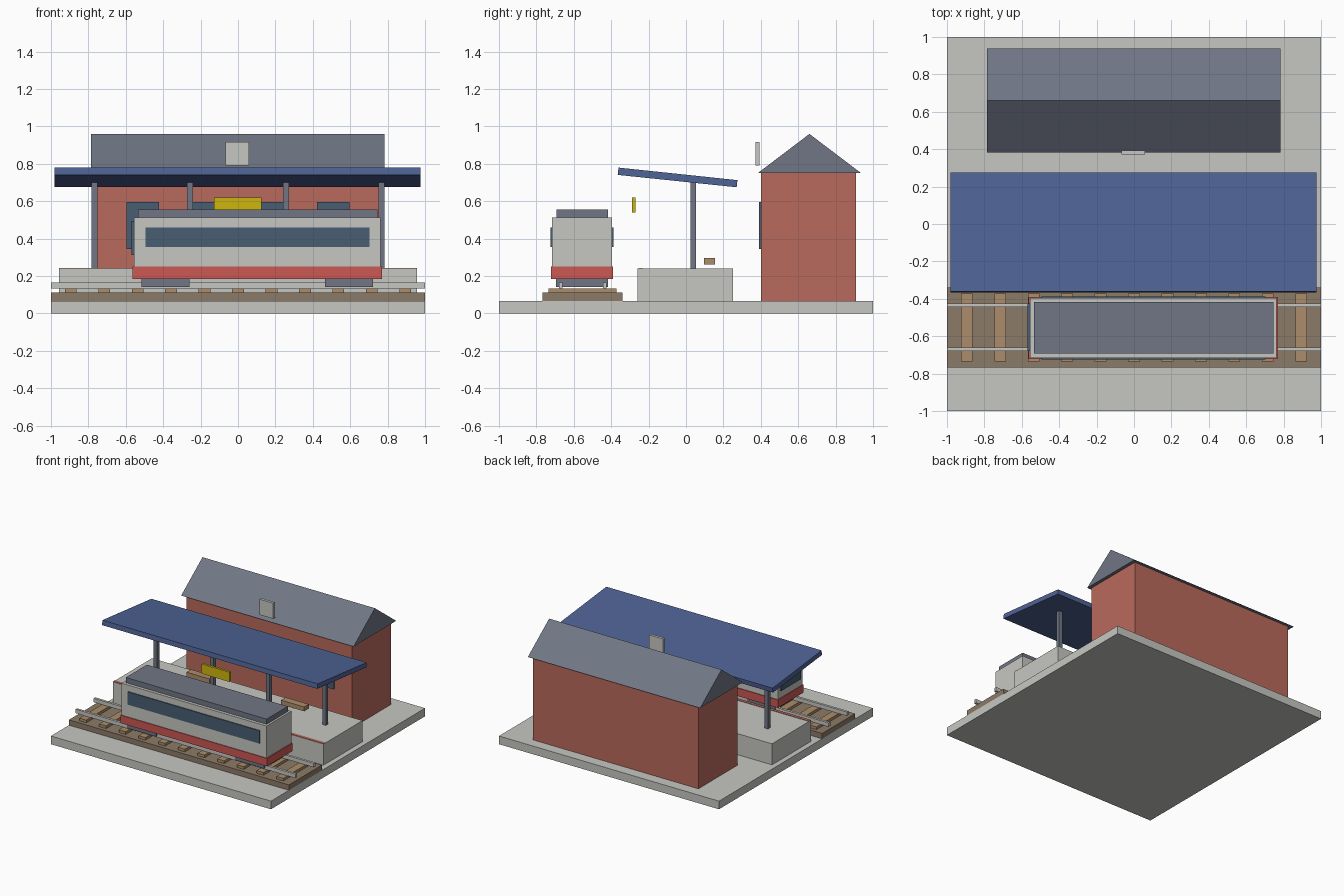
import bpy
import bmesh
from mathutils import Matrix, Vector

cube = bpy.data.objects.get("Cube")
if cube:
    bpy.data.objects.remove(cube, do_unlink=True)


def material(name, *rgb):
    """Flat material from 0-255 display values, converted to linear."""
    lin = [((c / 255 + 0.055) / 1.055) ** 2.4 for c in rgb] + [1]
    mat = bpy.data.materials.new(name)
    mat.use_nodes = True
    mat.diffuse_color = lin
    mat.node_tree.nodes["Principled BSDF"].inputs["Base Color"].default_value = lin
    return mat


LIGHT = material("light grey", 198, 198, 194)
BALLAST = material("ballast brown", 140, 123, 103)
WOOD = material("timber tan", 172, 141, 107)
SLATE = material("slate grey", 112, 118, 133)
BLUE = material("canopy blue", 79, 99, 150)
BRICK = material("brick red", 186, 106, 92)
RED = material("train red", 204, 88, 84)
GLASS = material("window glass", 72, 93, 114)
YELLOW = material("sign yellow", 206, 182, 14)


def finish(name, bm, mat):
    bmesh.ops.recalc_face_normals(bm, faces=bm.faces)
    mesh = bpy.data.meshes.new(name)
    bm.to_mesh(mesh)
    bm.free()
    mesh.materials.append(mat)
    obj = bpy.data.objects.new(name, mesh)
    bpy.context.scene.collection.objects.link(obj)
    return obj


def box(name, mat, x, y, z):
    """Box from its (low, high) extent on each axis."""
    bm = bmesh.new()
    size = [b - a for a, b in (x, y, z)]
    mid = Vector([(a + b) / 2 for a, b in (x, y, z)])
    bmesh.ops.create_cube(bm, size=1, matrix=Matrix.Translation(mid) @ Matrix.Diagonal((*size, 1)))
    return finish(name, bm, mat)


def extrude_x(name, mat, profile, x):
    """Solid from a (y, z) outline swept along x."""
    bm = bmesh.new()
    face = bm.faces.new([bm.verts.new((x[0], y, z)) for y, z in profile])
    swept = bmesh.ops.extrude_face_region(bm, geom=[face])["geom"]
    verts = [v for v in swept if isinstance(v, bmesh.types.BMVert)]
    bmesh.ops.translate(bm, verts=verts, vec=(x[1] - x[0], 0, 0))
    return finish(name, bm, mat)


# Ground and track
box("ground_slab", LIGHT, (-1, 1), (-1, 1), (0, 0.067))
box("ballast_bed", BALLAST, (-1, 1), (-0.767, -0.34), (0.067, 0.111))
for i in range(11):
    x = (i - 5) * 0.179
    box(f"sleeper_{i + 1}", WOOD, (x - 0.031, x + 0.031), (-0.735, -0.372), (0.111, 0.133))
for name, y in (("front_rail", -0.67), ("back_rail", -0.435)):
    box(name, LIGHT, (-1, 1), (y - 0.01, y + 0.01), (0.133, 0.165))

# Platform with edge stripe and benches
box("platform", LIGHT, (-0.957, 0.957), (-0.258, 0.25), (0.067, 0.24))
box("platform_edge_stripe", BRICK, (-0.957, 0.957), (-0.255, -0.23), (0.24, 0.243))
for name, x in (("right_bench", -0.43), ("left_bench", 0.43)):
    box(name, WOOD, (x - 0.105, x + 0.105), (0.095, 0.155), (0.262, 0.298))

# Canopy on four posts, with hanging sign
for i in range(4):
    x = (i - 1.5) * 0.511
    box(f"canopy_post_{i + 1}", SLATE, (x - 0.016, x + 0.016), (0.023, 0.054), (0.24, 0.705))
extrude_x("canopy", BLUE, [(-0.365, 0.741), (0.271, 0.675), (0.275, 0.713), (-0.361, 0.78)], (-0.98, 0.977))
box("platform_sign", YELLOW, (-0.128, 0.126), (-0.288, -0.269), (0.54, 0.62))

# Station building
box("station_walls", BRICK, (-0.75, 0.755), (0.40, 0.91), (0.067, 0.752))
extrude_x("station_roof", SLATE, [(0.383, 0.75), (0.937, 0.75), (0.66, 0.96)], (-0.785, 0.782))
box("clock_panel", LIGHT, (-0.066, 0.06), (0.371, 0.393), (0.79, 0.918))
for i in range(4):
    x = (i - 1.5) * 0.34
    box(f"station_window_{i + 1}", GLASS, (x - 0.087, x + 0.087), (0.391, 0.401), (0.345, 0.597))

# Train
box("train_body", LIGHT, (-0.557, 0.762), (-0.717, -0.396), (0.24, 0.512))
box("train_skirt", RED, (-0.563, 0.77), (-0.723, -0.39), (0.185, 0.25))
box("train_roof", SLATE, (-0.535, 0.745), (-0.692, -0.418), (0.512, 0.555))
for name, x in (("right_bogie", -0.388), ("left_bogie", 0.593)):
    box(name, SLATE, (x - 0.128, x + 0.128), (-0.695, -0.418), (0.143, 0.185))
for name, y in (("train_front_window", -0.721), ("train_back_window", -0.392)):
    box(name, GLASS, (-0.495, 0.703), (y - 0.004, y + 0.004), (0.355, 0.46))
box("train_windscreen", GLASS, (-0.569, -0.556), (-0.68, -0.425), (0.312, 0.495))
